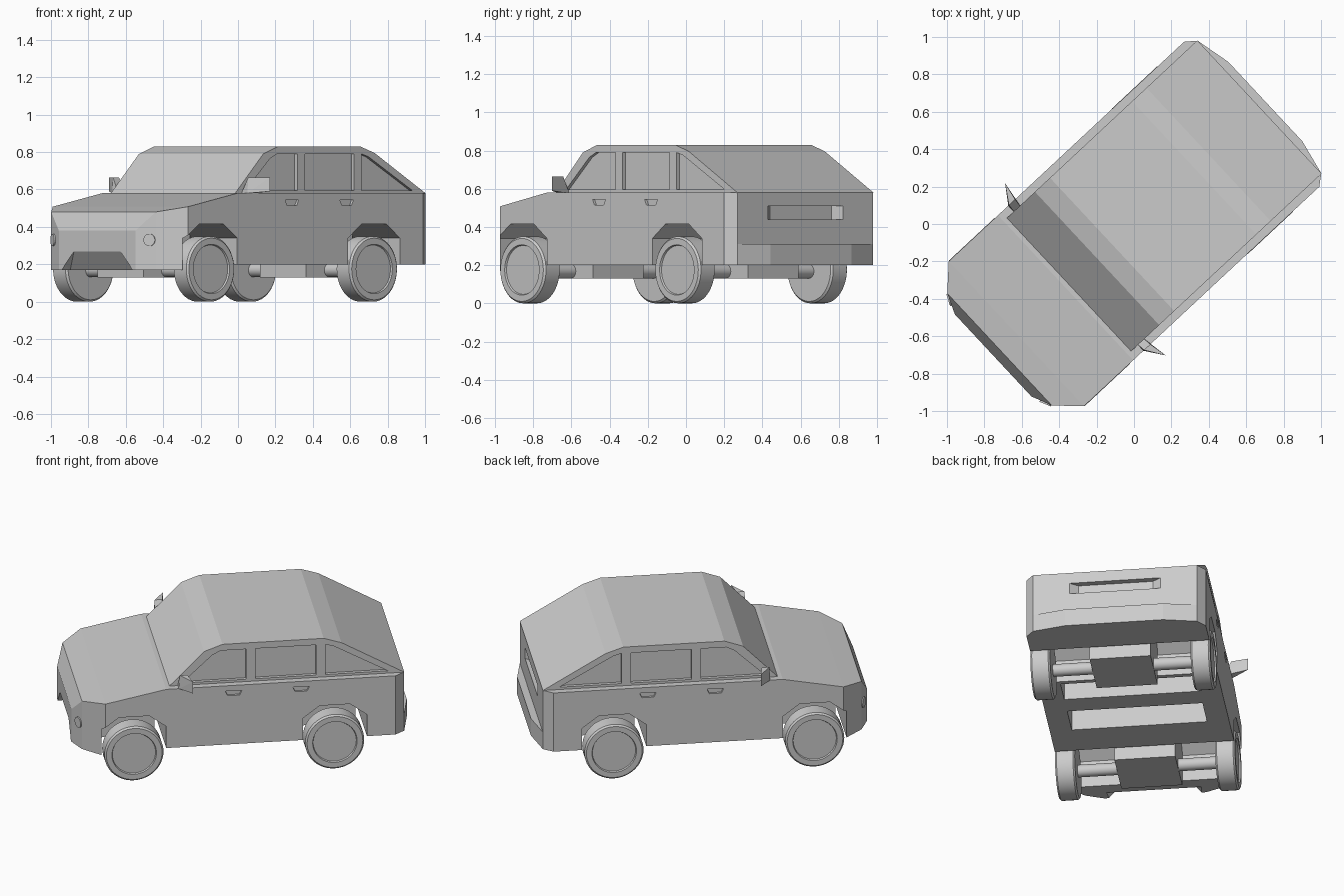
import bpy, bmesh, math
from mathutils import Matrix

if "Cube" in bpy.data.objects:
    bpy.data.objects.remove(bpy.data.objects["Cube"])

# Car is modelled along local y (front = -y), then turned into its parked direction
TURN = Matrix.Rotation(math.radians(-47), 4, 'Z')
AXLES = {"front": -0.69, "rear": 0.50}


def finish(name, bm, cutter=False):
    bmesh.ops.recalc_face_normals(bm, faces=bm.faces)
    bm.transform(TURN)
    me = bpy.data.meshes.new(name)
    bm.to_mesh(me)
    bm.free()
    ob = bpy.data.objects.new(name, me)
    bpy.context.collection.objects.link(ob)
    if cutter:
        ob.hide_render = True
        ob.display_type = 'WIRE'
    return ob


def hull(name, pts, mirror=True, cutter=False):
    """Convex solid around points (x, y, z), optionally mirrored in x."""
    bm = bmesh.new()
    for x, y, z in pts:
        bm.verts.new((x, y, z))
        if mirror and x:
            bm.verts.new((-x, y, z))
    r = bmesh.ops.convex_hull(bm, input=bm.verts[:])
    junk = [g for g in r["geom_interior"] + r["geom_unused"] if isinstance(g, bmesh.types.BMVert)]
    bmesh.ops.delete(bm, geom=list(set(junk)), context='VERTS')
    bmesh.ops.dissolve_limit(bm, angle_limit=0.01, verts=bm.verts[:], edges=bm.edges[:])
    return finish(name, bm, cutter)


def prism(name, profile, x0, x1, cutter=False):
    """Side profile (y, z) stretched from x0 to x1."""
    return hull(name, [(x, y, z) for x in (x0, x1) for y, z in profile], False, cutter)


def box(name, x0, x1, y0, y1, z0, z1, cutter=False):
    return prism(name, [(y0, z0), (y1, z0), (y1, z1), (y0, z1)], x0, x1, cutter)


def lathe(name, profile, y, z, side=1, n=48):
    """Spin (radius, x) profile around an x-parallel axis."""
    bm = bmesh.new()
    rings = []
    for r, x in profile:
        if r == 0:
            rings.append([bm.verts.new((side * x, y, z))] * n)
        else:
            rings.append([bm.verts.new((side * x, y + r * math.cos(2 * math.pi * i / n),
                                        z + r * math.sin(2 * math.pi * i / n))) for i in range(n)])
    for a, b in zip(rings, rings[1:]):
        for i in range(n):
            j = (i + 1) % n
            quad = list(dict.fromkeys((a[i], a[j], b[j], b[i])))
            bm.faces.new(quad)
    ob = finish(name, bm)
    bpy.ops.object.select_all(action='DESELECT')
    bpy.context.view_layer.objects.active = ob
    ob.select_set(True)
    bpy.ops.object.shade_smooth_by_angle(angle=math.radians(25))
    return ob


def cut(ob, cutters):
    for c in cutters:
        m = ob.modifiers.new(c.name, 'BOOLEAN')
        m.operation, m.solver, m.object = 'DIFFERENCE', 'EXACT', c


# Lower body with hood
body = hull("lower_body", [
    (.30, -1.03, .17), (.30, -1.03, .38), (.41, -.983, .17), (.41, -.983, .48),
    (.53, -.86, .17), (.53, -.86, .508), (.53, -.50, .58), (.53, .86, .58),
    (.53, .86, .17), (.485, .917, .58), (.485, .917, .17)])

cutters = [box("floor_cutter", -1, 1, -.87, 1.2, 0, .2, True)]
# Wheel wells run through the full width
for end, y in AXLES.items():
    arch = [(y + sy * a, z) for sy in (-1, 1) for a, z in ((.19, .1), (.19, .34), (.09, .415))]
    cutters.append(prism(end + "_wheel_well_cutter", arch, -.8, .8, True))
# Front intake, rear plate recess and underfloor pockets
cutters.append(hull("intake_cutter", [(.18, -1.031, .27), (.18, -1.2, .27), (.30, -1.2, .12),
                                      (.30, -.94, .12), (.28, -.965, .17)], True, True))
cutters.append(hull("plate_recess_cutter", [(x, y, z) for x, y in ((.30, .94), (.22, .88))
                                            for z in (.44, .51)], True, True))
cutters.append(box("rear_pocket_cutter", -.40, .40, .10, .28, .1, .34, True))
cutters.append(box("mid_pocket_cutter", -.40, .40, -.26, -.04, .1, .34, True))
# Door handle recesses
for s in (-1, 1):
    for y in (-.10, .30):
        shape = [(y - .05, .545), (y + .05, .545), (y + .035, .515), (y - .035, .515)]
        cutters.append(prism("handle_cutter", shape, s * .515, s * .6, True))
cut(body, cutters)

# Rear bumper
hull("rear_bumper", [(x, y, z) for x, y in ((.485, .88), (.485, .917), (.29, .96)) for z in (.2, .31)])

# Cabin with recessed side windows
roofline = [(-.477, .578), (-.27, .79), (-.16, .83), (.44, .83), (.545, .795), (.917, .58),
            (.90, .54), (-.45, .54)]
cabin = prism("cabin", roofline, -.487, .487)
windows = [[(-.40, .595), (-.22, .765), (-.17, .79), (-.02, .79), (-.02, .595)],
           [(.035, .595), (.035, .79), (.395, .79), (.395, .595)],
           [(.45, .595), (.45, .79), (.50, .775), (.82, .595)]]
cut(cabin, [prism("window_cutter", w, s * .465, s * .6, True) for s in (-1, 1) for w in windows])

for s, side in ((-1, "left"), (1, "right")):
    # Wing mirror: thin swept wedge
    hull(side + "_mirror", [(s * x, y, z) for x, y, z in (
        (.48, -.425, .575), (.48, -.38, .575), (.52, -.375, .58), (.53, -.425, .58), (.53, -.42, .665),
        (.53, -.375, .665), (.63, -.355, .665), (.63, -.355, .59))], False)
    # Round front lamp on the bevelled corner
    bm = bmesh.new()
    d = Matrix.Translation((s * .375, -.993, .33)) @ Matrix.Rotation(s * math.radians(25), 4, 'Z')
    bmesh.ops.create_cone(bm, cap_ends=True, segments=20, radius1=.033, radius2=.033, depth=.024,
                          matrix=d @ Matrix.Rotation(math.pi / 2, 4, 'X'))
    finish(side + "_front_lamp", bm)
    # Wheels with a shallow dished face
    for end, y in AXLES.items():
        lathe(f"{end}_{side}_wheel", [(0, .522), (.128, .522), (.132, .532), (.165, .532),
                                      (.175, .522), (.175, .425), (.165, .415), (0, .415)], y, .175, s)

# Axles and their centre housings
for end, y in AXLES.items():
    lathe(end + "_axle", [(0, -.43), (.037, -.43), (.037, .43), (0, .43)], y, .168, 1, 24)
    box(end + "_axle_housing", -.18, .18, y - .17, y + .17, .13, .42)
